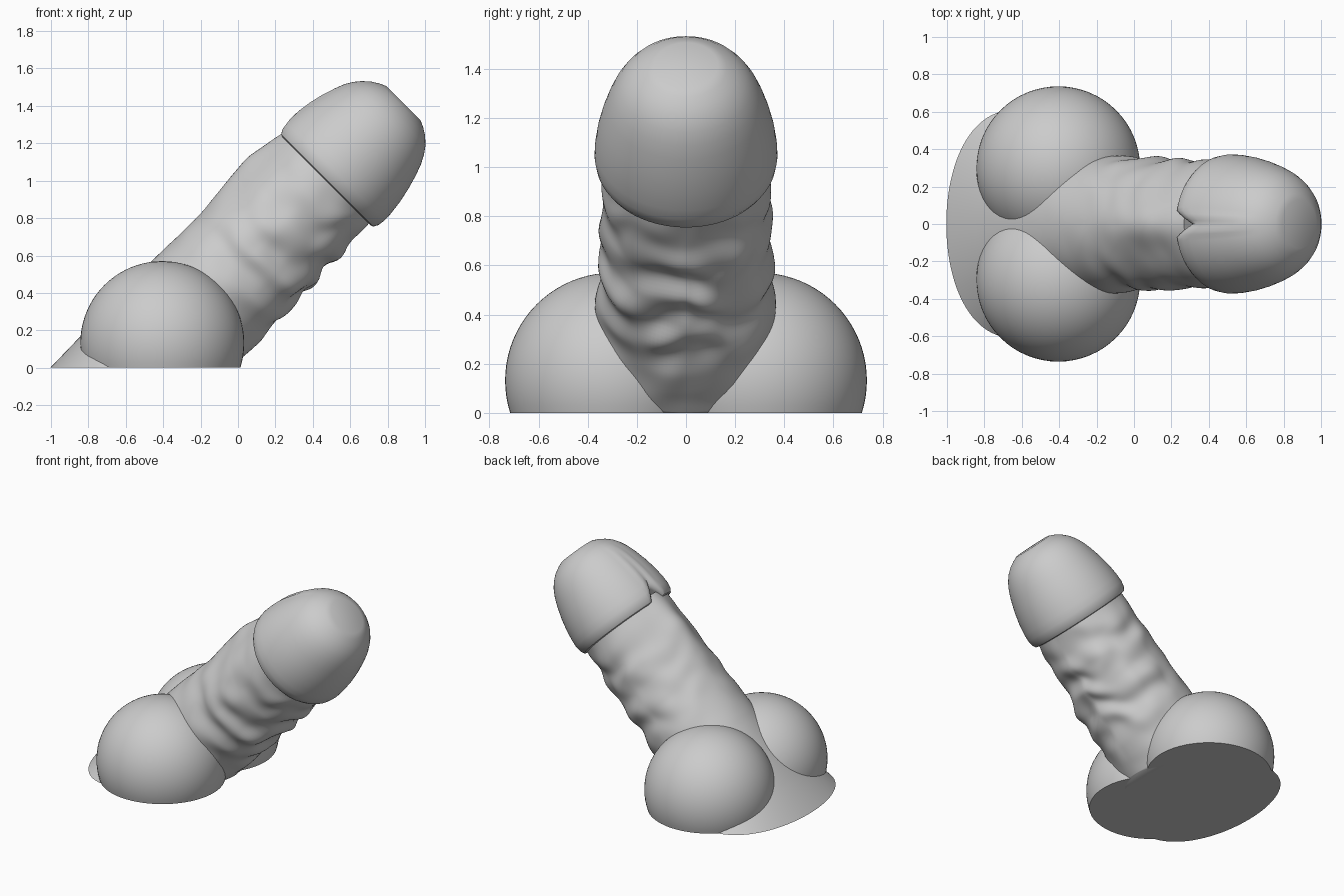
import bpy, bmesh, math
from mathutils import Vector, noise

cube = bpy.data.objects.get("Cube")
if cube:
    bpy.data.objects.remove(cube, do_unlink=True)

mat = bpy.data.materials.new("plain grey")
mat.use_nodes = True
GREY = (0.6, 0.6, 0.6, 1)
mat.diffuse_color = GREY
mat.node_tree.nodes["Principled BSDF"].inputs["Base Color"].default_value = GREY

# Leaning frame: axis runs up at 45 degrees towards +x
K = math.sqrt(0.5)
ORIGIN = Vector((0.47, 0, 1.0))
AXIS, UP, SIDE = Vector((K, 0, K)), Vector((-K, 0, K)), Vector((0, 1, 0))


def lerp(table, s):
    """Smoothly interpolate the rows (s, value, value...) of a short profile."""
    for a, b in zip(table, table[1:]):
        if s <= b[0]:
            t = max(0, (s - a[0]) / (b[0] - a[0]))
            return [p + (q - p) * t for p, q in zip(a[1:], b[1:])]
    return table[-1][1:]


def bump(x, width):
    return math.exp(-(x / width) ** 2)


def finish(name, bm, angle):
    """Cut flat on the ground, close the cut and shade."""
    bmesh.ops.bisect_plane(bm, geom=bm.verts[:] + bm.edges[:] + bm.faces[:],
                           plane_co=(0, 0, 0), plane_no=(0, 0, -1), clear_outer=True)
    rim = [e for e in bm.edges if e.is_boundary]
    if rim:
        bmesh.ops.contextual_create(bm, geom=rim)
    bmesh.ops.recalc_face_normals(bm, faces=bm.faces[:])
    mesh = bpy.data.meshes.new(name)
    bm.to_mesh(mesh)
    bm.free()
    mesh.materials.append(mat)
    obj = bpy.data.objects.new(name, mesh)
    bpy.context.collection.objects.link(obj)
    bpy.ops.object.select_all(action='DESELECT')
    obj.select_set(True)
    bpy.context.view_layer.objects.active = obj
    bpy.ops.object.shade_smooth_by_angle(angle=math.radians(angle))
    return obj


def loft(name, rows, point, sides, angle):
    """Skin rings of points; point(row, phi) gives (along, up, side)."""
    bm = bmesh.new()
    rings = []
    for row in rows:
        ring = []
        for i in range(sides):
            s, u, v = point(row, 2 * math.pi * i / sides)
            ring.append(bm.verts.new(ORIGIN + AXIS * s + UP * u + SIDE * v))
        rings.append(ring)
    for a, b in zip(rings, rings[1:]):
        for i in range(sides):
            j = (i + 1) % sides
            bm.faces.new((a[i], a[j], b[j], b[i]))
    bm.faces.new(rings[0])
    bm.faces.new(rings[-1])
    return finish(name, bm, angle)


# Wrinkled shaft with a flared foot
shaft = [(-2.1, 0.32, 0.78), (-1.75, 0.335, 0.74), (-1.5, 0.34, 0.63), (-1.2, 0.35, 0.45),
         (-0.95, 0.355, 0.375), (-0.6, 0.345, 0.35), (-0.3, 0.335, 0.345), (0.05, 0.32, 0.335)]


def shaft_point(s, phi):
    ru, rv = lerp(shaft, s)
    c, d = math.cos(phi), math.sin(phi)
    # Folds sweep around the underside and fade towards the top and the foot
    under = 0.5 - 0.5 * c
    fade = bump(s + 0.45, 0.4) * (0.15 + 0.85 * under)
    warp = 0.9 * noise.noise(Vector((s * 3, c * 1.5, d * 1.5)))
    folds = 0.013 * math.sin(27 * (s + 0.16 * abs(d)) + 3 * warp)
    lumps = 0.035 * noise.noise(Vector((s * 7, c * 2 + 4, d * 2)))
    crest = 0.05 * bump(s + 0.22, 0.26) * bump((phi + math.pi) % (2 * math.pi) - math.pi, 0.3)
    k = fade * (folds + lumps) + crest
    return s, (ru + k) * c, (rv + k) * d


loft("shaft", [-2.1 + 2.15 * i / 130 for i in range(131)], shaft_point, 128, 50)

# Domed head with a rolled lip, a notch above and a flat tip
head = [(0.03, 0.28), (0.0, 0.335), (0.005, 0.352), (0.03, 0.366), (0.07, 0.372), (0.12, 0.37),
        (0.2, 0.36), (0.28, 0.343), (0.36, 0.32), (0.42, 0.298), (0.47, 0.272),
        (0.51, 0.243), (0.545, 0.205), (0.57, 0.165), (0.586, 0.13)]


def head_point(row, phi):
    s, r = row
    a = (phi + math.pi) % (2 * math.pi) - math.pi
    fade = max(0, 1 - s / 0.5)
    notch = 0.11 * max(0, 1 - abs(a) / 0.2) * fade
    r -= 0.014 * bump(a, 0.07) * min(1, fade * 2)
    return s + notch, r * math.cos(phi), r * math.sin(phi)


loft("head", head, head_point, 128, 38)

# Pair of round lobes at the foot
for name, side in (("left_lobe", 1), ("right_lobe", -1)):
    bm = bmesh.new()
    bmesh.ops.create_uvsphere(bm, u_segments=64, v_segments=40, radius=0.438)
    bmesh.ops.translate(bm, verts=bm.verts[:], vec=(-0.405, 0.298 * side, 0.132))
    finish(name, bm, 40)
